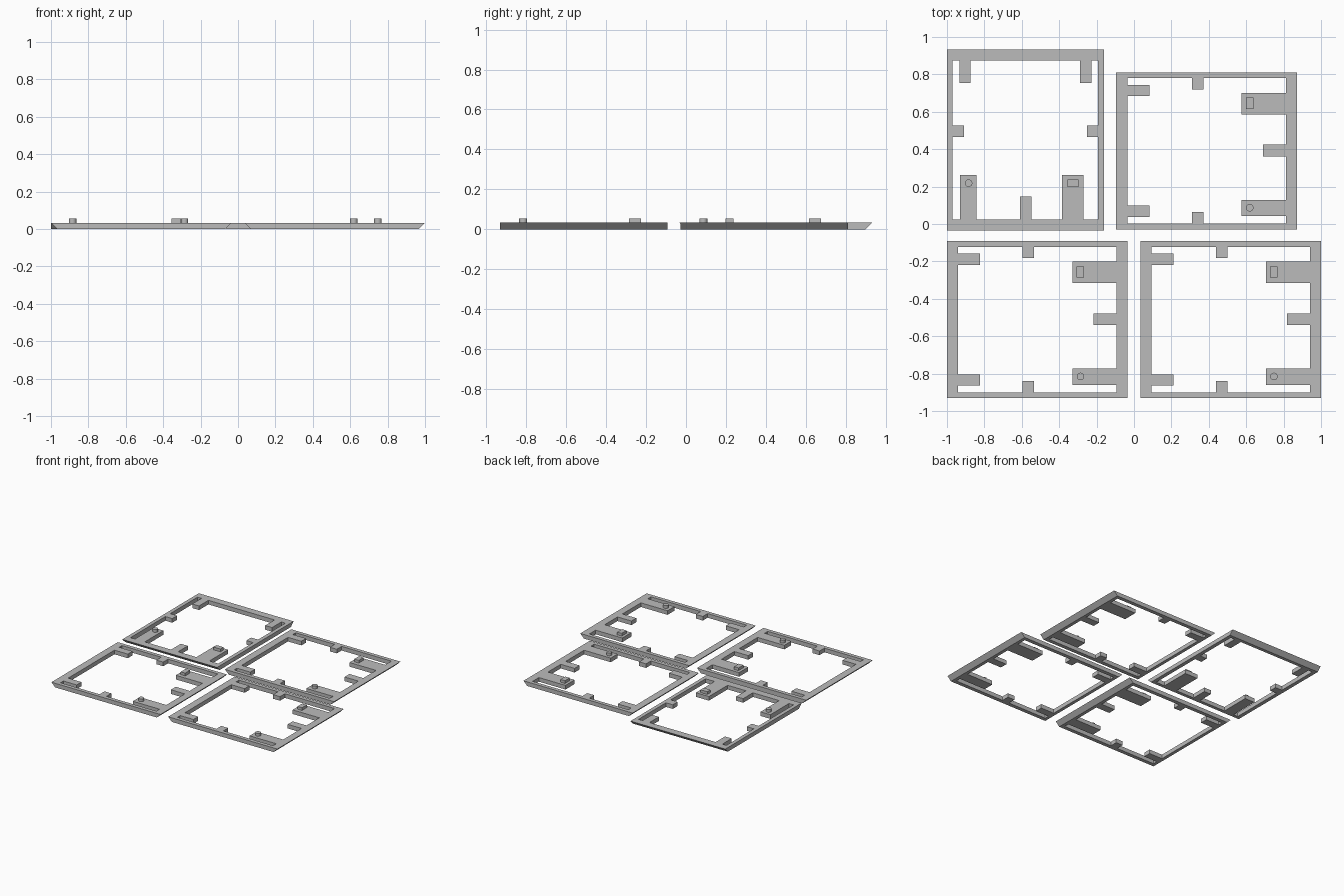
import bpy, bmesh, math
from mathutils import Vector

if "Cube" in bpy.data.objects:
    bpy.data.objects.remove(bpy.data.objects["Cube"])

T = 0.033                 # frame thickness
PEG_TOP = 0.055
W, H = 0.483, 0.4195      # outer half sizes
X, Y = 0.424, 0.389       # opening half sizes

grey = bpy.data.materials.new("plain grey")
grey.diffuse_color = (0.5, 0.5, 0.5, 1)
grey.use_nodes = True
grey.node_tree.nodes["Principled BSDF"].inputs["Base Color"].default_value = grey.diffuse_color


def new_mesh(name, bm):
    bmesh.ops.recalc_face_normals(bm, faces=bm.faces)
    me = bpy.data.meshes.new(name)
    bm.to_mesh(me)
    bm.free()
    me.materials.append(grey)
    return me


def side(start, vertical, tabs):
    """Points along one edge of the opening, stepping inward at each tab (from, to, tip)."""
    pts = [start]
    for a, b, tip in tabs:
        base = start[0] if vertical else start[1]
        steps = [(base, a), (tip, a), (tip, b), (base, b)]
        pts += steps if vertical else [(q, p) for p, q in steps]
    return pts


# Opening outline with its tabs, counter-clockwise
opening = (
    side((-X, -Y), False, [(-0.078, -0.017, -0.328)])
    + side((X, -Y), True, [(-0.349, -0.262, 0.188), (-0.029, 0.033, 0.301), (0.195, 0.31, 0.188)])
    + side((X, Y), False, [(-0.017, -0.078, 0.328)])
    + side((-X, Y), True, [(0.353, 0.293, -0.306), (-0.293, -0.353, -0.306)])
)
outer = [(-W, -H), (W, -H), (W, H), (-W, H)]


def frame_mesh():
    bm = bmesh.new()
    edges = []
    for loop in (outer, opening):
        vs = [bm.verts.new((x, y, 0)) for x, y in loop]
        edges += [bm.edges.new((vs[i - 1], vs[i])) for i in range(len(vs))]
    bmesh.ops.triangle_fill(bm, edges=edges, use_beauty=True, normal=(0, 0, 1))
    ext = bmesh.ops.extrude_face_region(bm, geom=bm.faces[:], use_keep_orig=True)
    top = [g for g in ext["geom"] if isinstance(g, bmesh.types.BMVert)]
    bmesh.ops.translate(bm, verts=top, vec=(0, 0, T))
    # Undercut the two end walls at 45 degrees
    for v in bm.verts:
        if v.co.z < T / 2 and abs(v.co.x) > W - 0.001:
            v.co.x -= math.copysign(T, v.co.x)
    return new_mesh("frame", bm)


def square_peg_mesh():
    bm = bmesh.new()
    bmesh.ops.create_cube(bm, size=1)
    for v in bm.verts:
        v.co = Vector((0.23 + v.co.x * 0.04, 0.255 + v.co.y * 0.06,
                       T if v.co.z < 0 else PEG_TOP))
    return new_mesh("square_peg", bm)


def round_peg_mesh():
    bm = bmesh.new()
    bmesh.ops.create_cone(bm, cap_ends=True, segments=32, radius1=0.02, radius2=0.02,
                          depth=PEG_TOP - T)
    bmesh.ops.translate(bm, verts=bm.verts, vec=(0.231, -0.304, (T + PEG_TOP) / 2))
    me = new_mesh("round_peg", bm)
    for p in me.polygons:
        p.use_smooth = abs(p.normal.z) < 0.5
    for e in me.edges:
        a, b = (me.vertices[i].co.z for i in e.vertices)
        e.use_edge_sharp = abs(a - b) < 1e-5
    return me


meshes = [frame_mesh(), square_peg_mesh(), round_peg_mesh()]

# Four frames, the back left one turned a quarter
layout = {
    "front_left": (-0.517, -0.511, 0),
    "front_right": (0.517, -0.511, 0),
    "back_right": (0.388, 0.391, 0),
    "back_left": (-0.5805, 0.449, -math.pi / 2),
}
for place, (x, y, turn) in layout.items():
    for me in meshes:
        ob = bpy.data.objects.new(f"{place}_{me.name}", me)
        ob.location = (x, y, 0)
        ob.rotation_euler.z = turn
        bpy.context.collection.objects.link(ob)
